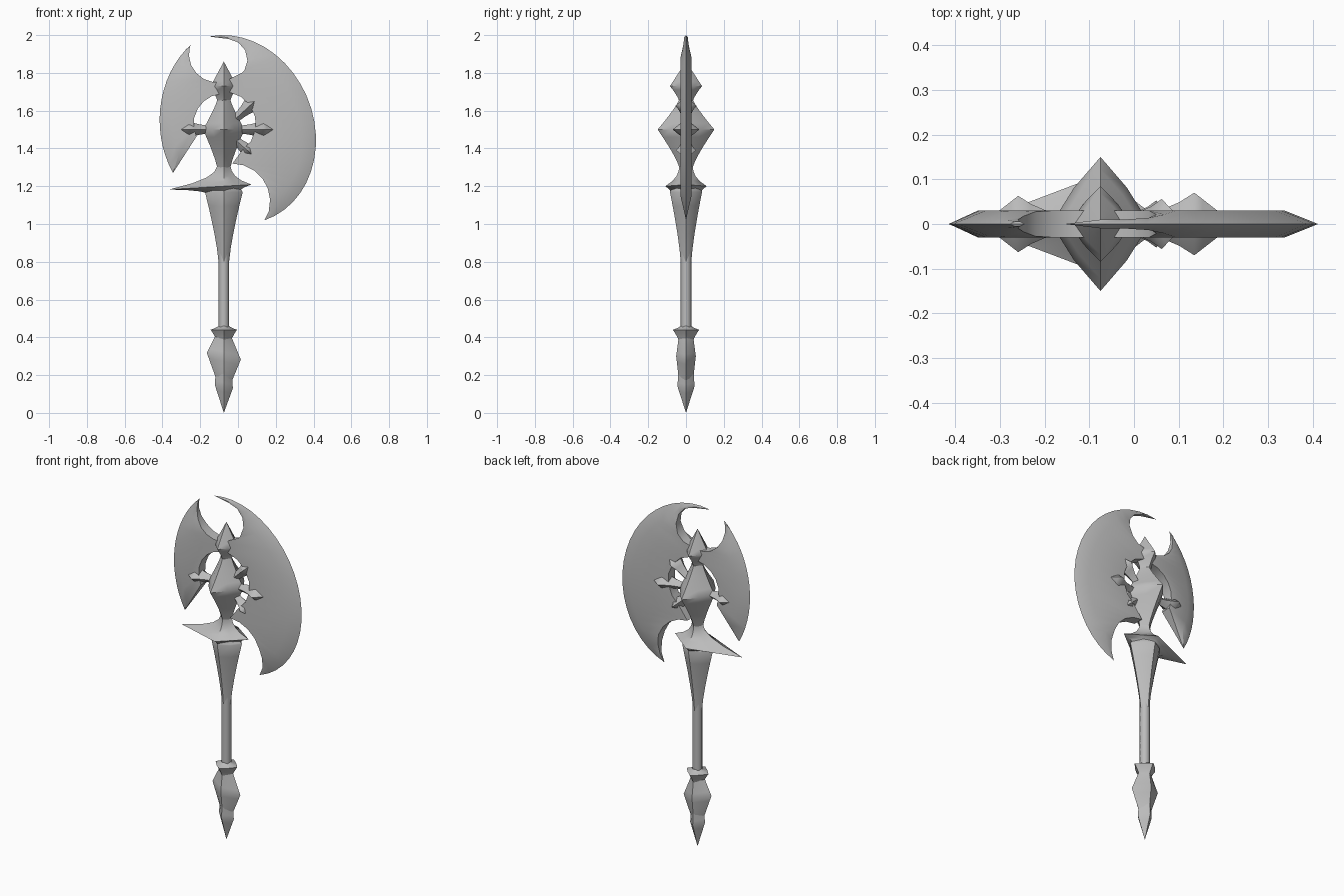
import bpy
import bmesh
from math import atan2, cos, radians, sin
from mathutils import Matrix, Vector

old_cube = bpy.data.objects.get("Cube")
if old_cube:
    bpy.data.objects.remove(old_cube, do_unlink=True)

AXIS = Vector((-0.075, 0, 0))          # centre line of the handle
HUB = AXIS + Vector((0, 0, 1.5))
GREY = (0.5, 0.5, 0.5, 1)

steel = bpy.data.materials.new("grey_steel")
steel.use_nodes = True
steel.diffuse_color = GREY
steel.node_tree.nodes["Principled BSDF"].inputs["Base Color"].default_value = GREY


def skin(name, rings, matrix, angle):
    """Join closed rings of points with quads, cap the ends and shade the result."""
    bm = bmesh.new()
    rows = [[bm.verts.new(matrix @ point) for point in ring] for ring in rings]
    for lower, upper in zip(rows, rows[1:]):
        for i in range(len(lower)):
            bm.faces.new((lower[i - 1], lower[i], upper[i], upper[i - 1]))
    bm.faces.new(rows[0])
    bm.faces.new(rows[-1])
    bmesh.ops.remove_doubles(bm, verts=bm.verts, dist=0.001)
    bmesh.ops.recalc_face_normals(bm, faces=bm.faces)
    mesh = bpy.data.meshes.new(name)
    bm.to_mesh(mesh)
    bm.free()
    mesh.materials.append(steel)
    obj = bpy.data.objects.new(name, mesh)
    bpy.context.collection.objects.link(obj)
    bpy.ops.object.select_all(action="DESELECT")
    obj.select_set(True)
    bpy.context.view_layer.objects.active = obj
    bpy.ops.object.shade_smooth_by_angle(angle=radians(angle))


def bead(name, heights, ends, width, depth, curve=1, corner=0.54, tilt=0, sweep=1,
         matrix=Matrix.Translation(AXIS)):
    """Eight-sided bead swelling from one end radius to a belly and back to the other.
    The curve exponent makes the flanks concave; sweep lengthens the belly towards -x."""
    start, belly, stop = heights
    steps = 5
    levels = [(start, ends[0], i / steps) for i in range(steps)]
    levels += [(stop, ends[1], 1 - i / steps) for i in range(steps + 1)]
    rings = []
    for origin, radius, swell in levels:
        z = origin + (belly - origin) * swell
        bulge = swell ** curve if radius else swell
        right = radius + (width - radius) * bulge
        left = radius + (width * sweep - radius) * bulge
        deep = radius + (depth - radius) * bulge
        ring = []
        for i in range(8):
            a = radians(45 * i)
            reach = corner / cos(radians(45)) if i % 2 else 1
            x = cos(a) * reach * (right if cos(a) > 0 else left)
            ring.append(Vector((x, sin(a) * reach * deep, z + tilt * x)))
        rings.append(ring)
    skin(name, rings, matrix, 50)


def arc(centre, radius, first, last, steps=6):
    """Points along a circular arc in the upright plane, angles in degrees."""
    angles = [radians(first + (last - first) * i / steps) for i in range(steps + 1)]
    return [Vector((centre[0] + radius * cos(a), 0, centre[1] + radius * sin(a)))
            for a in angles]


def blade(name, centre, reach, first, last, cutouts, lean=0):
    """Crescent with an elliptical cutting edge and arcs cut out of its inner edge."""
    inner = [point for cutout in cutouts for point in cutout]
    outer = []
    for unit in arc((0, 0), 1, first, last, len(inner) + 1):
        rise = unit.z / 2
        outer.append(Vector((centre[0] + reach * unit.x - lean * rise, 0,
                             centre[1] + rise)))
    inner = [outer[0]] + inner + [outer[-1]]
    rings = []
    for edge, root in zip(outer, inner):
        span = (edge - root).length
        ridge = root.lerp(edge, 1 - min(0.5, 0.075 / max(span, 0.01)))
        side = Vector((0, min(0.03, span / 5), 0))
        rings.append([edge, ridge + side, root + side, root - side, ridge - side])
    skin(name, rings, Matrix(), 35)


# Pommel: pointed foot, lopsided belly and cap
bead("pommel_foot", (0, 0.14, 0.24), (0, 0.04), 0.048, 0.045, tilt=-0.2)
bead("pommel_belly", (0.16, 0.3, 0.42), (0.036, 0.036), 0.09, 0.052, tilt=-0.2)
bead("pommel_cap", (0.37, 0.44, 0.46), (0.036, 0.03), 0.07, 0.07, curve=1.5)

# Shaft and the flared socket on top of it
bead("shaft", (0.4, 0.6, 0.9), (0.028, 0.028), 0.028, 0.028, corner=0.7)
bead("socket", (0.8, 1.17, 1.2), (0.028, 0.08), 0.1, 0.085, curve=1.3, corner=0.6)

# Collar with one long swept point
bead("collar", (1.15, 1.2, 1.33), (0.08, 0.035), 0.145, 0.11, curve=3, corner=0.5,
     tilt=0.06, sweep=2)

# Faceted hub and the finial above it
bead("hub", (1.3, 1.5, 1.67), (0.035, 0.03), 0.11, 0.15, curve=1.2)
bead("finial", (1.63, 1.73, 1.86), (0.03, 0), 0.07, 0.085, curve=1.5)

# Diamond-headed spikes around the hub
for name, tip, size in (("right_spike", (-0.34, 1.5), 0.9),
                        ("left_spike", (0.225, 1.5), 1),
                        ("upper_spike", (0.115, 1.675), 0.8),
                        ("lower_spike", (0.1, 1.345), 0.75)):
    aim = Vector((tip[0], 0, tip[1])) - HUB
    turn = Matrix.Rotation(atan2(aim.x, aim.z), 4, "Y")
    length = aim.length
    bead(name, (0.04, length - 0.09 * size, length), (0.02, 0), 0.05 * size,
         0.07 * size, curve=2.5, matrix=Matrix.Translation(HUB) @ turn)

# Crescent blades, cut away at the top, around the hub and at the lower hook
ring_centre = (AXIS.x, 1.53)
blade("large_blade", (-0.03, 1.5), 0.44, 100, -74, [
    arc((-0.06, 1.87), 0.11, 85, -90),
    arc(ring_centre, 0.17, 80, -55),
    arc((-0.03, 1.12), 0.2, 90, -15),
], lean=0.1)
blade("small_blade", (0, 1.55), 0.415, 126, 214, [
    arc((-0.11, 1.9), 0.15, 165, 280),
    arc(ring_centre, 0.16, 95, 205),
])
